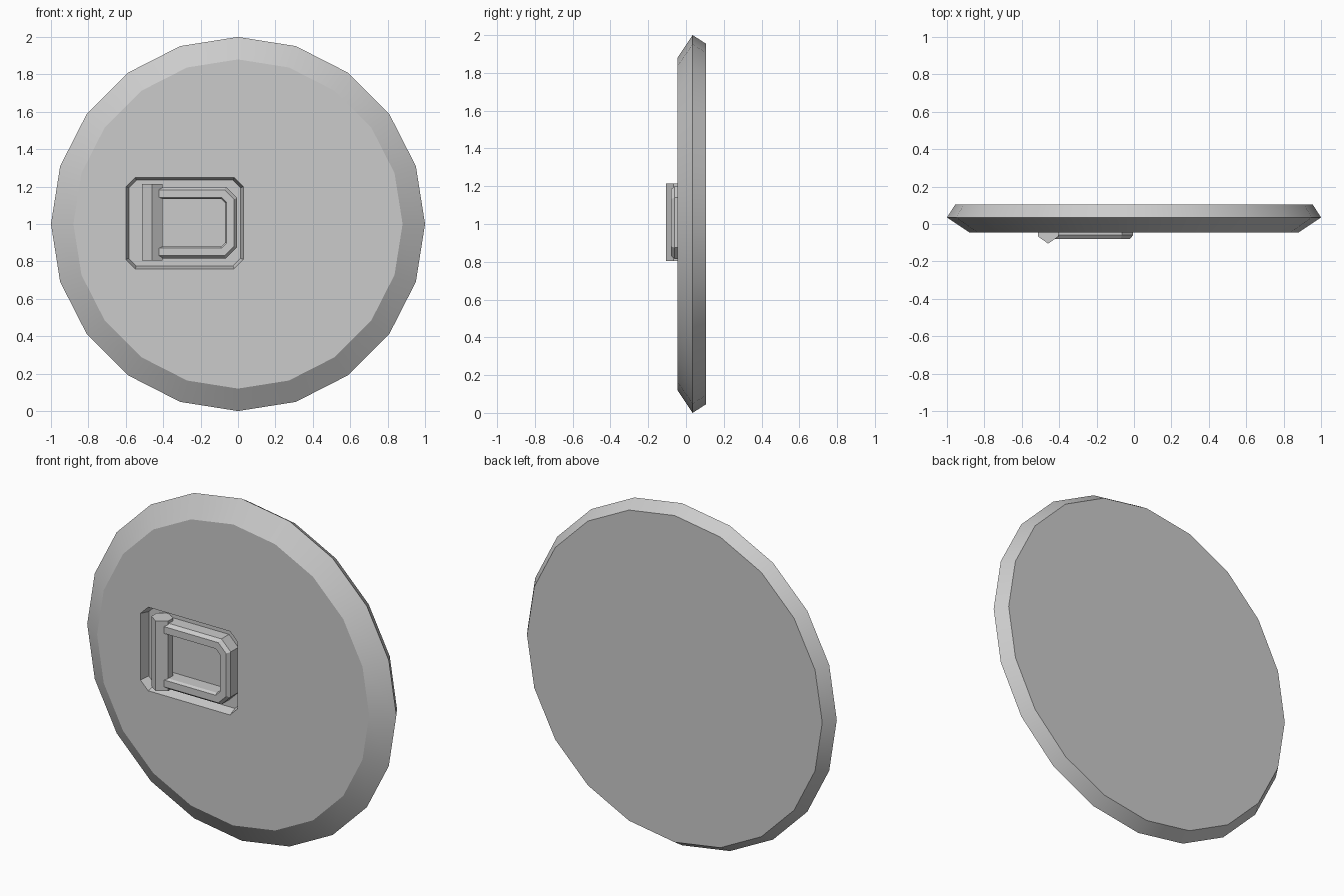
import bpy, bmesh, math

cube = bpy.data.objects.get("Cube")
if cube:
    bpy.data.objects.remove(cube, do_unlink=True)

grey = bpy.data.materials.new("plain_grey")
grey.use_nodes = True
colour = (0.6, 0.6, 0.6, 1)
grey.diffuse_color = colour
grey.node_tree.nodes["Principled BSDF"].inputs["Base Color"].default_value = colour


def loft(name, loops, closed=True, smooth=False):
    """Skin a list of equal-length point loops and cap both ends.
    closed: each loop is a ring; otherwise the loops themselves wrap around
    and their first and last points form the end caps."""
    bm = bmesh.new()
    rings = [[bm.verts.new(p) for p in loop] for loop in loops]
    if not closed:
        rings = [list(r) for r in zip(*rings)]
    n = len(rings[0])
    for a, b in zip(rings, rings[1:]):
        for i in range(n):
            j = (i + 1) % n
            bm.faces.new((a[i], a[j], b[j], b[i]))
    bm.faces.new(rings[0])
    bm.faces.new(rings[-1])
    bmesh.ops.recalc_face_normals(bm, faces=bm.faces)
    mesh = bpy.data.meshes.new(name)
    bm.to_mesh(mesh)
    bm.free()
    mesh.materials.append(grey)
    obj = bpy.data.objects.new(name, mesh)
    bpy.context.collection.objects.link(obj)
    return obj


def circle(radius, y, sides=20):
    turns = [2 * math.pi * i / sides for i in range(sides)]
    return [(radius * math.sin(t), y, 1 + radius * math.cos(t)) for t in turns]


def chamfered_rect(x0, x1, z0, z1, cut, inset, y):
    x0, x1, z0, z1 = x0 + inset, x1 - inset, z0 + inset, z1 - inset
    c = cut - 0.586 * inset
    return [(x, y, z) for x, z in (
        (x0 + c, z0), (x1 - c, z0), (x1, z0 + c), (x1, z1 - c),
        (x1 - c, z1), (x0 + c, z1), (x0, z1 - c), (x0, z0 + c))]


def u_path(inset, y, x0=-0.43, x1=-0.005, half=0.192, mid=1.007, cut=0.06):
    h, x, c = half - inset, x1 - inset, cut - 0.586 * inset
    side = [(x0, h), (x - c, h), (x, h - c)]
    return ([(a, y, mid + b) for a, b in side]
            + [(a, y, mid - b) for a, b in reversed(side)])


# Round plate with a sloped rim
plate = loft("round_plate", [circle(0.88, -0.045), circle(1.0, 0.035),
                             circle(0.955, 0.105)])

# Recess cut into the front of the plate
recess = (-0.60, 0.03, 0.76, 1.25, 0.05)
cutter = loft("recess_cutter", [chamfered_rect(*recess, -0.005, -0.065),
                                chamfered_rect(*recess, 0.016, 0.01)])
cutter.hide_render = True
cut = plate.modifiers.new("recess", 'BOOLEAN')
cut.operation = 'DIFFERENCE'
cut.solver = 'EXACT'
cut.object = cutter
bpy.context.view_layer.objects.active = plate
bpy.ops.object.modifier_apply(modifier=cut.name)
bpy.data.objects.remove(cutter, do_unlink=True)

# Six-sided hinge bar
section = [(0, -0.105), (0.054, -0.067), (0.054, -0.02),
           (0, 0.015), (-0.054, -0.02), (-0.054, -0.067)]
hinge = loft("hinge_bar", [[(x - 0.459, y, z) for x, y in section]
                           for z in (0.805, 1.215)])

# U-shaped pull handle
handle = loft("pull_handle", [u_path(0, 0.012), u_path(0, -0.06),
                              u_path(0.016, -0.08), u_path(0.056, -0.08),
                              u_path(0.064, -0.065), u_path(0.064, 0.012)],
              closed=False)

# Soft rim shading, crisp edges elsewhere
bpy.ops.object.select_all(action='DESELECT')
plate.select_set(True)
bpy.context.view_layer.objects.active = plate
bpy.ops.object.shade_smooth_by_angle(angle=math.radians(30))
